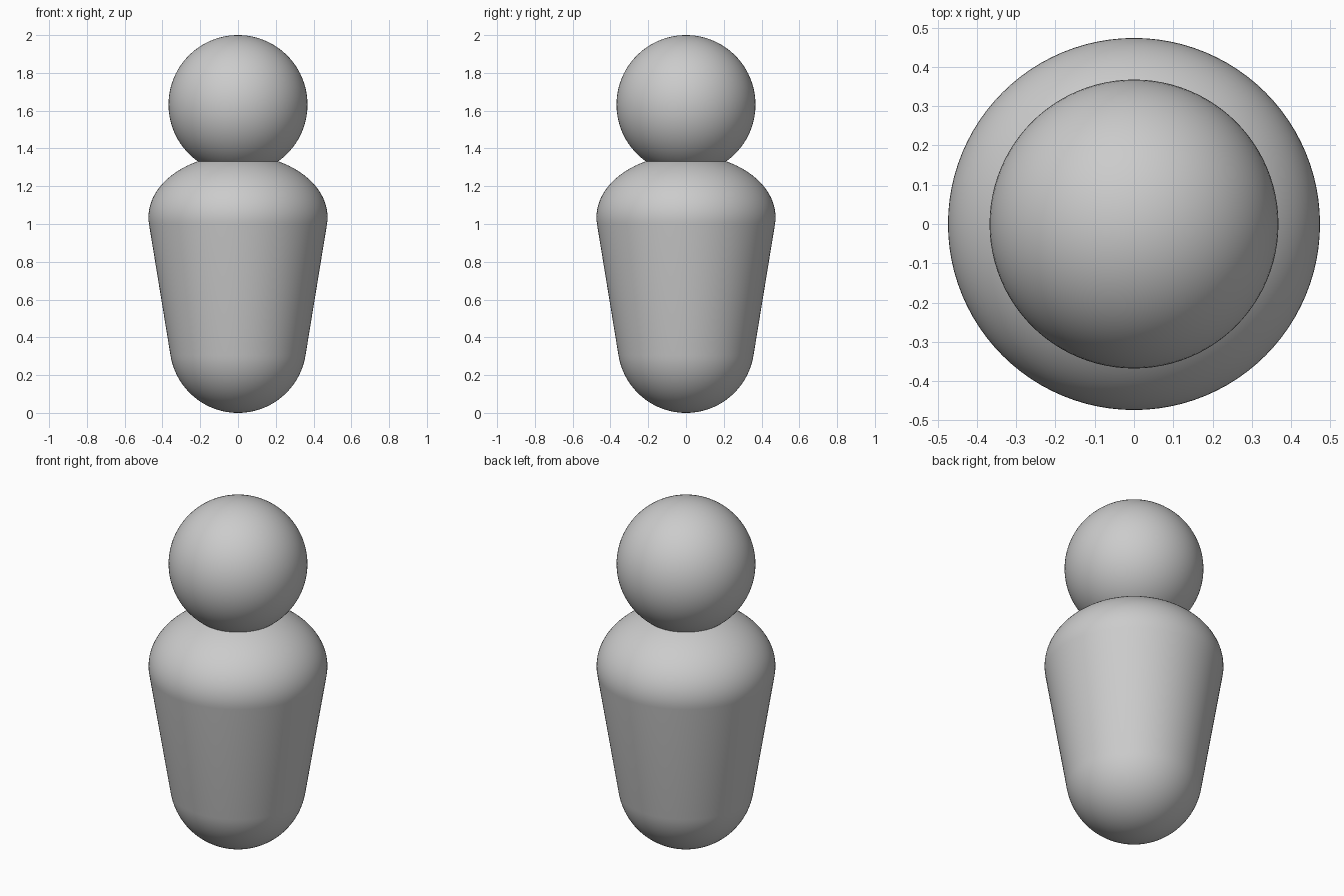
import bpy, bmesh
from math import sin, cos, pi, radians

if "Cube" in bpy.data.objects:
    bpy.data.objects.remove(bpy.data.objects["Cube"])


def arc(cz, rx, rz, start, end, steps):
    """Elliptical arc of (radius, height) points, angles in degrees."""
    pts = []
    for i in range(steps + 1):
        a = radians(start + (end - start) * i / steps)
        pts.append((max(rx * cos(a), 0.0), cz + rz * sin(a)))
    return pts


def lathe(name, profile, segments=96):
    """Spin a profile around z; the end points sit on the axis."""
    bm = bmesh.new()
    verts = [bm.verts.new((r, 0, z)) for r, z in profile]
    edges = [bm.edges.new(pair) for pair in zip(verts, verts[1:])]
    bmesh.ops.spin(bm, geom=verts + edges, cent=(0, 0, 0), axis=(0, 0, 1),
                   angle=2 * pi, steps=segments, use_merge=True)
    bmesh.ops.remove_doubles(bm, verts=bm.verts, dist=1e-5)
    bmesh.ops.recalc_face_normals(bm, faces=bm.faces)
    for f in bm.faces:
        f.smooth = True
    mesh = bpy.data.meshes.new(name)
    bm.to_mesh(mesh)
    bm.free()
    obj = bpy.data.objects.new(name, mesh)
    bpy.context.collection.objects.link(obj)
    return obj


# Body: round base, tapered sides, domed shoulders
base = arc(0.362, 0.362, 0.362, -90, -9.2, 24)
shoulders = arc(1.035, 0.474, 0.332, -6, 90, 28)
lathe("body", base + shoulders)

# Head: ball sunk slightly into the shoulders
lathe("head", arc(1.632, 0.368, 0.368, -90, 90, 48))
